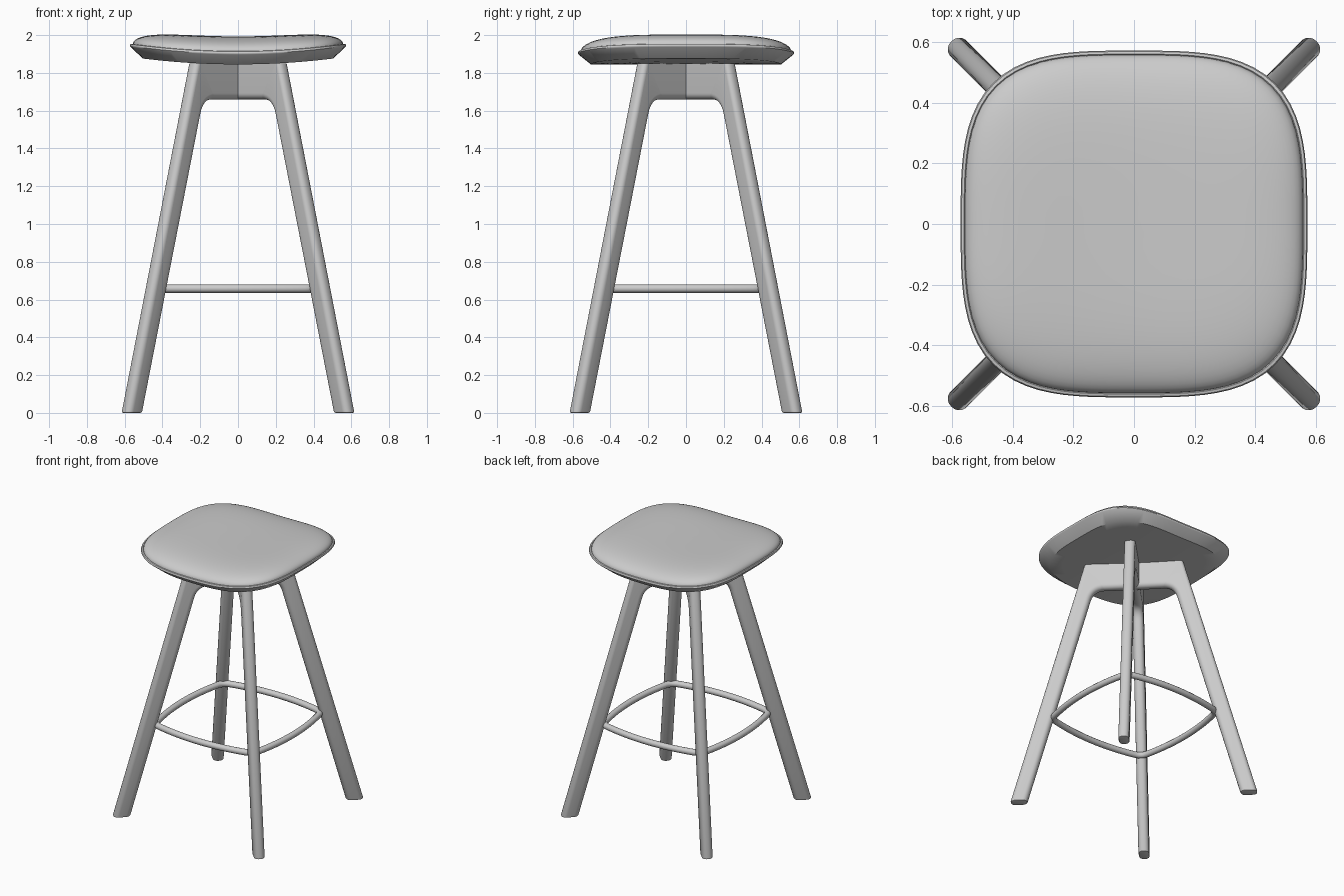
import bpy, bmesh
from math import sin, cos, pi, radians

if "Cube" in bpy.data.objects:
    bpy.data.objects.remove(bpy.data.objects["Cube"])

LEG_SLOPE = 0.276   # splay of the legs along the diagonal
HALF_T = 0.037      # half thickness of legs and beams


def finish(bm, name, angle=35):
    bmesh.ops.recalc_face_normals(bm, faces=bm.faces)
    me = bpy.data.meshes.new(name)
    bm.to_mesh(me)
    bm.free()
    me.shade_smooth()
    me.set_sharp_from_angle(angle=radians(angle))
    return me


def add(name, me, turn=0.0):
    ob = bpy.data.objects.new(name, me)
    ob.rotation_euler.z = radians(turn)
    bpy.context.collection.objects.link(ob)
    return ob


def seat_loft(name, rings, half=0.572, n=3.35, count=96):
    """Loft (radius, z) rings of a rounded square, bent upward along x."""
    bm = bmesh.new()
    loops = []
    for s, z in rings:
        if s == 0:
            loops.append([bm.verts.new((0, 0, z))])
            continue
        loop = []
        for i in range(count):
            a = 2 * pi * i / count
            r = half * s * (abs(cos(a)) ** n + abs(sin(a)) ** n) ** (-1 / n)
            x, y = r * cos(a), r * sin(a)
            loop.append(bm.verts.new((x, y, z + 0.04 * (x / half) ** 2)))
        loops.append(loop)
    for p, q in zip(loops, loops[1:]):
        for i in range(count):
            j = (i + 1) % count
            if len(p) == 1:
                bm.faces.new((p[0], q[i], q[j]))
            elif len(q) == 1:
                bm.faces.new((p[i], p[j], q[0]))
            else:
                bm.faces.new((p[i], p[j], q[j], q[i]))
    return add(name, finish(bm, name))


def slab(name, outline, square):
    """Extrude a (d, z) outline; round all its rims except sides in 'square'."""
    bm = bmesh.new()
    sides = [[bm.verts.new((d, y, z)) for d, z in outline] for y in (-HALF_T, HALF_T)]
    k = len(outline)
    rims = []
    for vs in sides:
        bm.faces.new(vs)
    for i in range(k):
        j = (i + 1) % k
        bm.faces.new((sides[0][i], sides[0][j], sides[1][j], sides[1][i]))
        if i not in square:
            rims += [bm.edges.get((vs[i], vs[j])) for vs in sides]
    bmesh.ops.recalc_face_normals(bm, faces=bm.faces)
    bmesh.ops.bevel(bm, geom=rims, offset=0.033, segments=6, profile=0.5, affect='EDGES')
    # small rounding round the foot
    bm.normal_update()
    foot = {e for f in bm.faces if f.normal.z < -0.9 and f.calc_center_median().z < 0.01
            for e in f.edges}
    if foot:
        bmesh.ops.bevel(bm, geom=list(foot), offset=0.009, segments=2, profile=0.5,
                        affect='EDGES')
    return finish(bm, name)


# Seat shell: thin rim, chamfered underside
seat_loft("seat_shell", [
    (0, 1.845), (0.2, 1.845), (0.4, 1.845), (0.6, 1.845), (0.75, 1.845), (0.88, 1.845),
    (0.994, 1.897), (1.0, 1.902), (1.0, 1.907), (0.994, 1.913), (0.98, 1.915),
    (0.968, 1.908), (0.8, 1.905), (0.5, 1.905), (0, 1.905)])

# Domed seat cushion
dome = [(0.93, 1.906), (0.965, 1.906)]
for i in range(20):
    s = cos(pi / 2 * i / 20)
    dome.append((0.975 * s, 1.912 + 0.081 * (1 - s ** 4.5) ** 0.5))
dome.append((0, 1.993))
seat_loft("seat_cushion", dome)

# Four legs, each with a curved shoulder meeting the crossbeam
p0, p1, p2 = (0.737 - LEG_SLOPE * 1.58, 1.58), (0.279, 1.66), (0.205, 1.66)
shoulder = []
for i in range(8):
    t = i / 7
    shoulder.append(tuple((1 - t) ** 2 * a + 2 * t * (1 - t) * b + t * t * c
                          for a, b, c in zip(p0, p1, p2)))
leg_outline = [(0.854, 0), (0.737, 0)] + shoulder + [(0.32, 1.85), (0.854 - LEG_SLOPE * 1.85, 1.85)]
k = len(leg_outline)
leg = slab("leg", leg_outline, {0, k - 3, k - 2})
for name, turn in (("back_right_leg", 45), ("back_left_leg", 135),
                   ("front_left_leg", 225), ("front_right_leg", 315)):
    add(name, leg, turn)

# Two crossing beams under the seat
beam = slab("beam", [(0.205, 1.66), (-0.205, 1.66), (-0.32, 1.85), (0.32, 1.85)], {1, 2, 3})
add("crossbeam_a", beam, 45)
add("crossbeam_b", beam, 135)

# Footrest ring: bowed sides with tight corners
side = [(0.35 - 0.7 * i / 14, 0.455 - 0.04 * (1 - i / 7) ** 2) for i in range(15)]
corner = []
for i in range(1, 8):
    t = i / 8
    a, b, c = (1 - t) ** 2, 2 * t * (1 - t), t * t
    corner.append((-(a * 0.35 + b * 0.403 + c * 0.415), a * 0.415 + b * 0.403 + c * 0.35))
path = []
for q in range(4):
    co, si = (1, 0, -1, 0)[q], (0, 1, 0, -1)[q]
    path += [(x * co - y * si, x * si + y * co) for x, y in side + corner]
cu = bpy.data.curves.new("footrest_ring", 'CURVE')
cu.dimensions = '3D'
cu.bevel_depth = 0.022
cu.bevel_resolution = 4
sp = cu.splines.new('POLY')
sp.points.add(len(path) - 1)
for p, (x, y) in zip(sp.points, path):
    p.co = (x, y, 0.658, 1)
sp.use_cyclic_u = True
add("footrest_ring", cu)
